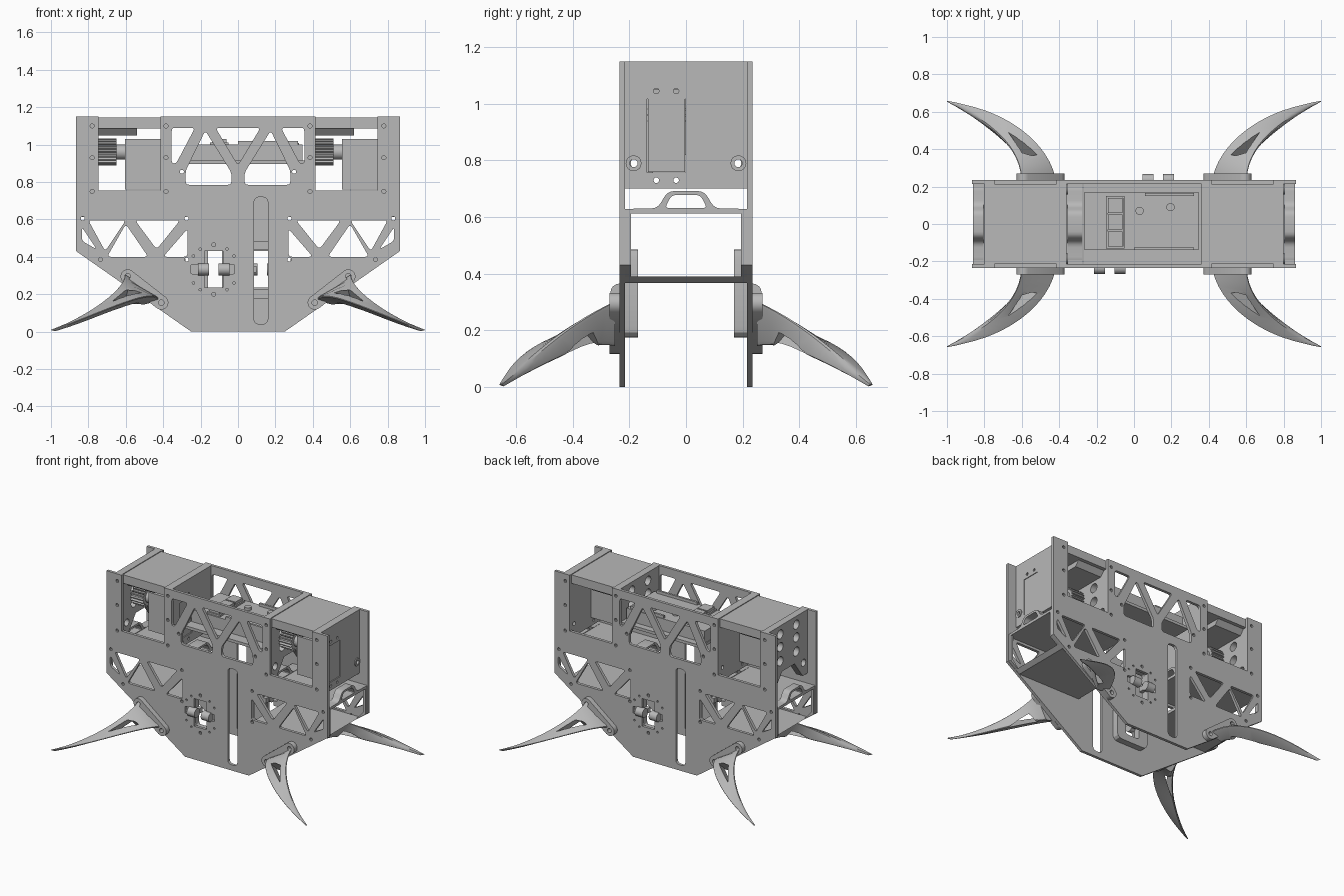
import bpy, bmesh, math
from mathutils import Vector
from mathutils.geometry import interpolate_bezier

old = bpy.data.objects.get("Cube")
if old:
    bpy.data.objects.remove(old)

grey = bpy.data.materials.new("plain grey")
grey.use_nodes = True
grey.diffuse_color = (0.48, 0.48, 0.48, 1)
grey.node_tree.nodes["Principled BSDF"].inputs["Base Color"].default_value = (0.48, 0.48, 0.48, 1)
made = []


def finish(name, bm):
    bmesh.ops.remove_doubles(bm, verts=bm.verts, dist=0.0001)
    bmesh.ops.recalc_face_normals(bm, faces=bm.faces)
    mesh = bpy.data.meshes.new(name)
    bm.to_mesh(mesh)
    bm.free()
    mesh.materials.append(grey)
    obj = bpy.data.objects.new(name, mesh)
    bpy.context.collection.objects.link(obj)
    made.append(obj)
    return obj


def rounded(pts, r=0.02):
    out = []
    for i, p in enumerate(pts):
        p = Vector(p)
        a, b = Vector(pts[i - 1]) - p, Vector(pts[(i + 1) % len(pts)]) - p
        a = p + a.normalized() * min(r, a.length * 0.45)
        b = p + b.normalized() * min(r, b.length * 0.45)
        for t in (0, 0.33, 0.67, 1):
            out.append(a * (1 - t) ** 2 + p * 2 * t * (1 - t) + b * t * t)
    return out


def rect(u0, u1, v0, v1, r=0.0):
    pts = [(u0, v0), (u1, v0), (u1, v1), (u0, v1)]
    return rounded(pts, r) if r else pts


def circle(u, v, r, n=16):
    return [(u + r * math.cos(k * math.tau / n), v + r * math.sin(k * math.tau / n)) for k in range(n)]


def plate(name, axis, lo, hi, outline, holes=(), turn=1):
    """Extrude an outline with holes along an axis between lo and hi."""
    cu = bpy.data.curves.new(name, "CURVE")
    cu.dimensions, cu.fill_mode, cu.extrude = "2D", "BOTH", 0.5
    for loop in [outline, *holes]:
        sp = cu.splines.new("POLY")
        sp.points.add(len(loop) - 1)
        for q, p in zip(sp.points, loop):
            q.co = (p[0], p[1], 0, 1)
        sp.use_cyclic_u = True
        sp.use_smooth = False
    tmp = bpy.data.objects.new(name, cu)
    bpy.context.collection.objects.link(tmp)
    bpy.context.view_layer.update()
    me = bpy.data.meshes.new_from_object(tmp.evaluated_get(bpy.context.evaluated_depsgraph_get()))
    bpy.data.objects.remove(tmp)
    bpy.data.curves.remove(cu)
    bm = bmesh.new()
    bm.from_mesh(me)
    bpy.data.meshes.remove(me)
    for v in bm.verts:
        u, w, d = v.co.x, v.co.y, lo + (v.co.z + 0.5) * (hi - lo)
        x, y, z = {"x": (d, u, w), "y": (u, d, w), "z": (u, w, d)}[axis]
        v.co = (x * turn, y * turn, z)
    return finish(name, bm)


def box(name, x0, x1, y0, y1, z0, z1, turn=1):
    return plate(name, "z", z0, z1, rect(x0, x1, y0, y1), turn=turn)


# Side plate outline with truss windows
body = [(-.865, .43), (-.25, 0), (.25, 0), (.865, .43), (.865, 1.15), (.745, 1.15), (.745, .755),
        (.415, .755), (.415, 1.15), (-.415, 1.15), (-.415, .755), (-.745, .755), (-.745, 1.15), (-.865, 1.15)]
half_windows = [
    [(-.835, .56), (-.755, .44), (-.835, .485)],
    [(-.80, .595), (-.60, .595), (-.71, .43)],
    [(-.60, .575), (-.70, .40), (-.48, .40)],
    [(-.55, .595), (-.31, .595), (-.435, .44)],
    [(-.27, .55), (-.27, .40), (-.40, .40)],
    [(-.355, 1.09), (-.23, 1.09), (-.33, .90), (-.355, .90)],
    [(-.175, 1.075), (-.035, .85), (-.035, .785), (-.28, .785), (-.28, .86)],
]
holes = [rounded([(-.12, 1.09), (.12, 1.09), (0, .89)])]
for s in (-1, 1):
    holes += [rounded([(s * u, v) for u, v in w], 0.02) for w in half_windows]
    screws = [(u, v) for u in (.78, .385) for v in (1.1, .93, .75)]
    screws += [(.83, .605), (.275, .605), (.735, .385), (.275, .385), (.3, .855)]
    holes += [circle(s * u, v, .011, 10) for u, v in screws]
# Lever slot, cross shaped opening and its ring of pin holes
holes.append(rect(.085, .16, .04, .72, .03))
holes.append([(-.18, .235), (-.08, .235), (-.08, .30), (-.02, .31), (-.02, .355), (-.08, .365), (-.08, .43),
              (-.18, .43), (-.18, .365), (-.25, .355), (-.25, .31), (-.18, .30)])
holes += [circle(-.13 + .13 * math.cos(a), .333 + .13 * math.sin(a), .007, 8)
          for a in (k * math.pi / 4 + s for k in (1, 3, 5, 7) for s in (-.2, .2))]
holes += [circle(-.13, z, .011, 10) for z in (.2, .465)]

for turn, side in ((1, "front"), (-1, "back")):
    plate(side + "_side_plate", "y", -.235, -.215, body, holes, turn)
    # Inner frame round the cross opening, with two pins
    plate(side + "_pivot_frame", "y", -.215, -.17, rect(-.255, -.005, .175, .485, .04),
          [rect(-.185, -.075, .225, .44, .02)], turn)
    for x in (-.185, -.075):
        plate(side + "_pivot_pin", "x", x - .03, x + .03, circle(-.235, .333, .032), turn=turn)
        box(side + "_pin_block", x - .025, x + .025, -.235, -.17, .315, .35, turn)

# Lower trays with a roof, slim end posts and raised handles
arch = rounded([(-.20, .612), (.20, .612), (.20, .63), (.10, .63), (.065, .692),
                (-.065, .692), (-.10, .63), (-.20, .63)], .025)
grip = rounded([(-.075, .632), (.075, .632), (.05, .678), (-.05, .678)], .015)
for turn, side in ((1, "left"), (-1, "right")):
    plate(side + "_tray", "y", -.215, .215, [(.28, .368), (.772, .368), (.803, .39), (.28, .39)], turn=turn)
    box(side + "_tray_roof", .275, .86, -.215, .215, .612, .628, turn)
    for y in (-.205, .205):
        plate(side + "_end_post", "y", y - .01, y + .01,
              [(.79, .385), (.805, .39), (.86, .43), (.86, .615), (.84, .615), (.84, .44)], turn=turn)
    for lo, hi in ((.805, .86), (.275, .355)):
        plate(side + "_handle", "x", lo, hi, arch, [grip], turn)

# Two identical drive bays
notched = [(-.215, .70), (-.16, .70), (-.07, .82), (.07, .82), (.16, .70), (.215, .70), (.215, 1.15), (-.215, 1.15)]
cog = [(-.067 + r * math.cos(a), .96 + r * math.sin(a))
       for k in range(20) for r, a in ((.058, (k - .3) * math.tau / 20), (.072, (k - .12) * math.tau / 20),
                                       (.072, (k + .12) * math.tau / 20), (.058, (k + .3) * math.tau / 20))]
for dx, side in ((0, "left"), (-1.16, "right")):
    ports = [circle(u, v, .032) for u in (-.09, .09) for v in (.90, 1.0, 1.09)]
    ports += [circle(s * .17, .79, .025) for s in (-1, 1)]
    plate(side + "_ported_wall", "x", dx + .36, dx + .41, notched, ports)
    plate(side + "_servo_wall", "x", dx + .745, dx + .80, rect(-.215, .215, .70, 1.15),
          [rect(-.137, -.002, .758, 1.017)] + [circle(s * .185, .79, .014) for s in (-1, 1)]
          + [circle(y, z, .01, 10) for y in (-.105, -.035) for z in (.73, 1.045)])
    for y in (-.185, .185):
        plate(side + "_screw_boss", "x", dx + .80, dx + .806, circle(y, .79, .028), [circle(y, .79, .014)])
    box(side + "_bay_cover", dx + .41, dx + .745, -.215, .215, 1.085, 1.145)
    plate(side + "_cover_rib", "x", dx + .41, dx + .62, [(-.19, 1.085), (.19, 1.085), (.16, 1.05), (-.16, 1.05)])
    box(side + "_servo", dx + .555, dx + .795, -.135, -.004, .76, 1.03)
    plate(side + "_drive_gear", "x", dx + .415, dx + .51, cog, [circle(-.067, .96, .015)])
    plate(side + "_gear_shaft", "x", dx + .41, dx + .56, circle(-.067, .96, .04))

# Control box between the bays
box("control_shelf", -.27, .36, -.215, .215, .895, .915)
box("control_box", -.265, .345, -.14, .17, .915, 1.0)
plate("terminal_frame", "z", 1.0, 1.012, rect(-.15, -.05, -.13, .15), [rect(-.14, -.06, -.12, .14)])
for k in range(3):
    y = -.12 + k * .09
    box("terminal", -.138, -.062, y, y + .08, 1.0, 1.03)
box("back_rail", .06, .32, .15, .165, 1.0, 1.02)
box("front_rail", 0, .32, -.14, -.125, 1.0, 1.02)
for x, y in ((.03, .07), (.195, .09)):
    plate("button", "z", 1.0, 1.02, circle(x, y, .022))
plate("arrow_mark", "z", 1.0, 1.008, [(.28, -.015), (.28, .035), (.325, .01)])


# Curved legs: three-edged loft between upper, outer and lower edge curves
def leg(name, sx, sy):
    steps = 16
    upper, outer, lower = [interpolate_bezier(*[Vector(p) for p in pts], steps) for pts in (
        [(.61, .25, .31), (.625, .44, .22), (.815, .565, .085), (1, .652, .012)],
        [(.41, .25, .17), (.46, .47, .24), (.72, .635, .10), (1, .662, .008)],
        [(.52, .25, .14), (.58, .36, .165), (.815, .543, .04), (.97, .64, 0)])]
    sign = Vector((sx, sy, 1))
    bm = bmesh.new()
    rings = []
    for corner in zip(upper, outer, lower):
        ring = rounded(corner, .022)
        rings.append([bm.verts.new(p * sign) for p in ring])
    for r0, r1 in zip(rings, rings[1:]):
        for k in range(len(r0)):
            bm.faces.new((r0[k], r0[k - 1], r1[k - 1], r1[k]))
    bm.faces.new(rings[0])
    bm.faces.new(rings[-1])
    obj = finish(name, bm)
    # Triangular lightening window through the upper face
    normal = (upper[3] - outer[3]).cross(upper[5] - upper[3]).normalized()
    corners = [outer[i].lerp(upper[i], f) for i, f in ((3, .3), (3, .7), (7, .58))]
    cut = bmesh.new()
    a, b = [[cut.verts.new((p + normal * d) * sign) for p in corners] for d in (-.15, .1)]
    cut.faces.new(a)
    cut.faces.new(b)
    for k in range(3):
        cut.faces.new((a[k], a[k - 1], b[k - 1], b[k]))
    cutter = finish("leg_window_cutter", cut)
    cutter.hide_render = True
    mod = obj.modifiers.new("window", "BOOLEAN")
    mod.operation, mod.object, mod.solver = "DIFFERENCE", cutter, "EXACT"
    bpy.context.view_layer.objects.active = obj
    bpy.ops.object.modifier_apply(modifier=mod.name)
    made.remove(cutter)
    bpy.data.objects.remove(cutter)


# Leg hinge brackets: a slanted lug with two bolts
bolts = [(.41, .155), (.59, .295)]
slant = math.atan2(.14, .18)
lug = [(u + .038 * math.cos(a), v + .038 * math.sin(a))
       for (u, v), start in ((bolts[0], slant + math.pi / 2), (bolts[1], slant - math.pi / 2))
       for a in (start + k * math.pi / 8 for k in range(9))]
for sx, x_name in ((1, "left"), (-1, "right")):
    for sy, y_name in ((-1, "front"), (1, "back")):
        name = y_name + "_" + x_name
        leg(name + "_leg", sx, sy)
        plate(name + "_hinge", "y", sy * .235, sy * .27, [(sx * u, v) for u, v in lug],
              [circle(sx * u, v, .015, 12) for u, v in bolts])

# Smooth curved faces, keep edges sharp
bpy.ops.object.select_all(action="DESELECT")
for obj in made:
    obj.select_set(True)
bpy.context.view_layer.objects.active = made[0]
bpy.ops.object.shade_smooth_by_angle(angle=math.radians(32))
